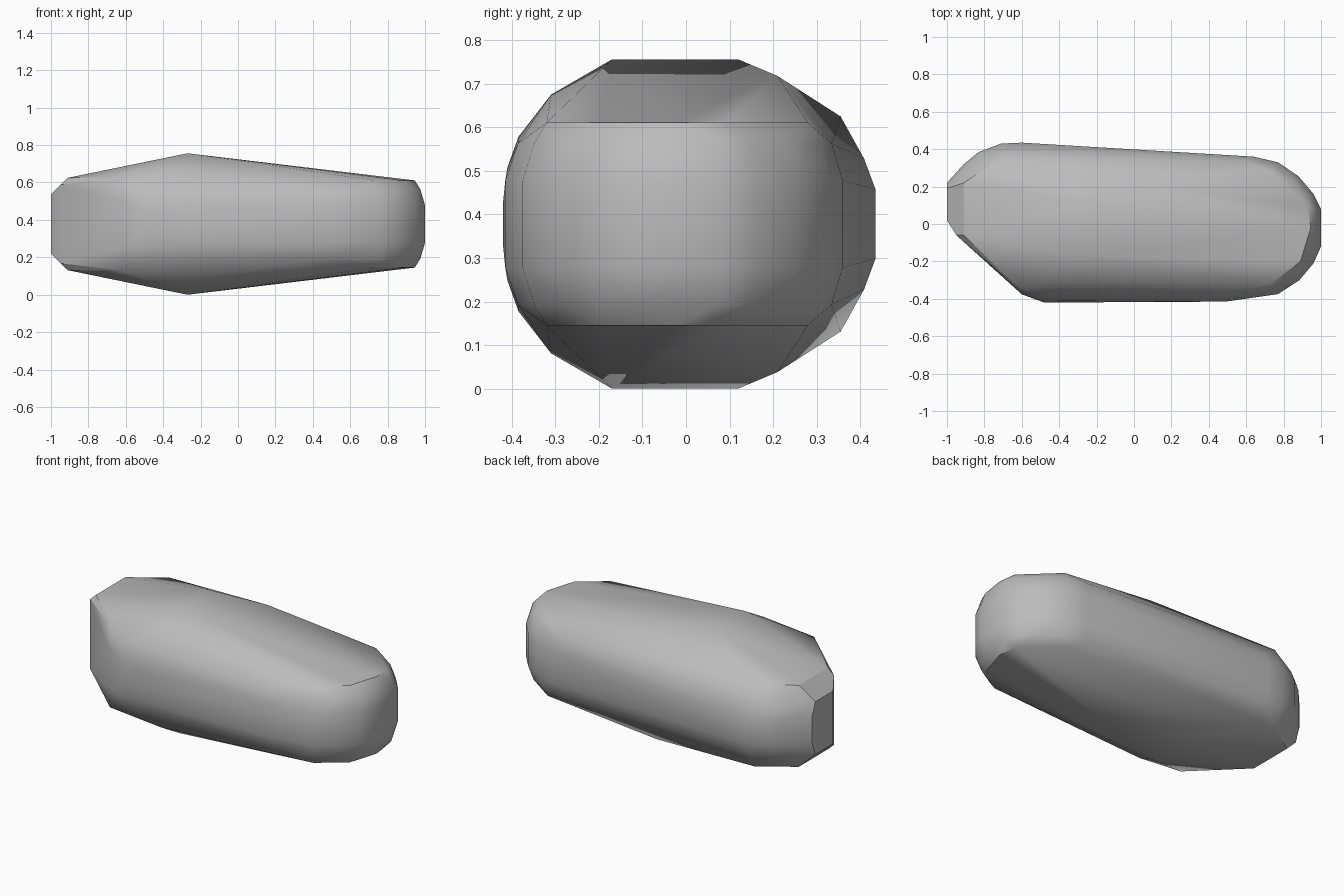
import bpy
import bmesh
import math

# Remove the default cube
cube = bpy.data.objects.get("Cube")
if cube:
    bpy.data.objects.remove(cube)

# Plain grey material
grey = bpy.data.materials.new("stone_grey")
grey.use_nodes = True
colour = (0.5, 0.5, 0.5, 1)
grey.diffuse_color = colour
grey.node_tree.nodes["Principled BSDF"].inputs["Base Color"].default_value = colour

MID_HEIGHT = 0.378
hull_mesh = bmesh.new()


def add_pair(x, y, half_height):
    """Add one corner above and one corner below the middle plane."""
    for side in (half_height, -half_height):
        hull_mesh.verts.new((x, y, MID_HEIGHT + side))


def add_ring(points, half_height, shift=0, narrow=1):
    """Add a layer of corners, pulled in from the ends and the sides."""
    for x, y in points:
        add_pair(x - math.copysign(shift, x), y * narrow, half_height)


# Widest outline of the rounded end, with its softened upper and lower rims
round_end = [(0.64, 0.36), (0.77, 0.33), (0.88, 0.255), (0.96, 0.16), (1, 0.08),
             (1, -0.12), (0.96, -0.21), (0.885, -0.3), (0.77, -0.375), (0.49, -0.415)]
add_ring(round_end, half_height=0.1)
add_ring(round_end, half_height=0.185, shift=0.025, narrow=0.93)

# Rim of the flat upper and lower faces at the rounded end
flat_rim = [(0.73, 0.28), (0.93, 0.09), (0.945, -0.02), (0.89, -0.2), (0.73, -0.32)]
add_ring(flat_rim, half_height=0.233)

# Broad back corner of the blunt end
back_corner = [(-0.91, 0.32), (-0.83, 0.385), (-0.71, 0.43), (-0.6, 0.435)]
add_ring(back_corner, half_height=0.08)
add_ring(back_corner, half_height=0.15, shift=0.01, narrow=0.94)

# Narrow upright facet closing the blunt end
blunt_facet = [(-1, 0.02), (-1, 0.19)]
add_ring(blunt_facet, half_height=0.16)
add_pair(-1, 0.22, 0.08)
add_ring([(-0.91, -0.06), (-0.91, 0.22), (-0.71, 0.355)], half_height=0.247)
add_pair(-0.95, -0.06, 0.21)

# Slanted front cut and the long front wall
add_pair(-0.62, -0.34, 0.25)
add_pair(-0.6, -0.376, 0.12)
add_pair(-0.48, -0.42, 0.05)
add_pair(-0.48, -0.41, 0.13)
add_pair(-0.46, -0.385, 0.2)

# Ridge across the thickest part
ridge = [(-0.27, -0.17), (-0.27, 0.12)]
add_ring(ridge, half_height=MID_HEIGHT)
add_pair(0.05, 0.21, 0.34)
add_pair(-0.3, -0.31, 0.297)

# Wrap the corners in a faceted skin and drop the unused ones
result = bmesh.ops.convex_hull(hull_mesh, input=hull_mesh.verts)
loose = [v for v in hull_mesh.verts if not v.link_faces]
bmesh.ops.delete(hull_mesh, geom=loose, context="VERTS")
bmesh.ops.dissolve_limit(hull_mesh, angle_limit=math.radians(2),
                         verts=hull_mesh.verts, edges=hull_mesh.edges)
bmesh.ops.recalc_face_normals(hull_mesh, faces=hull_mesh.faces)

# Finished stone body
mesh = bpy.data.meshes.new("stone_body")
hull_mesh.to_mesh(mesh)
hull_mesh.free()
mesh.materials.append(grey)
stone = bpy.data.objects.new("stone_body", mesh)
bpy.context.collection.objects.link(stone)

# Soft shading that keeps the strong creases
bpy.ops.object.select_all(action="DESELECT")
stone.select_set(True)
bpy.context.view_layer.objects.active = stone
bpy.ops.object.shade_smooth_by_angle(angle=math.radians(30))
